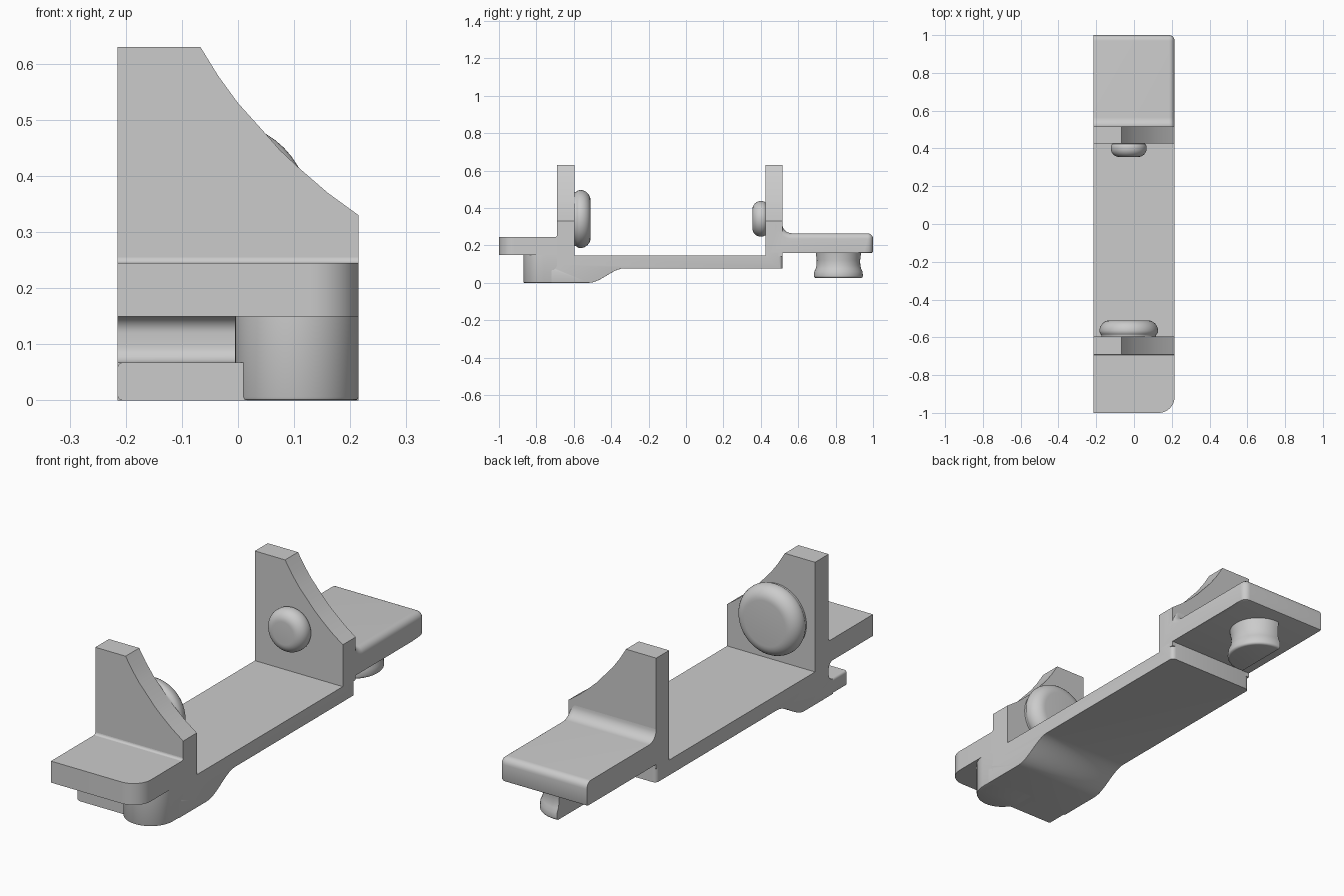
import bpy, bmesh
from math import sin, cos, pi, radians
from mathutils import Vector

if "Cube" in bpy.data.objects:
    bpy.data.objects.remove(bpy.data.objects["Cube"])

grey = bpy.data.materials.new("neutral_grey")
grey.use_nodes = True
COLOUR = (0.6, 0.6, 0.6, 1)
grey.diffuse_color = COLOUR
grey.node_tree.nodes["Principled BSDF"].inputs["Base Color"].default_value = COLOUR

HALF = 0.215


def finish(name, bm):
    bmesh.ops.recalc_face_normals(bm, faces=bm.faces)
    mesh = bpy.data.meshes.new(name)
    bm.to_mesh(mesh)
    bm.free()
    obj = bpy.data.objects.new(name, mesh)
    bpy.context.collection.objects.link(obj)
    mesh.materials.append(grey)
    bpy.ops.object.select_all(action='DESELECT')
    obj.select_set(True)
    bpy.context.view_layer.objects.active = obj
    bpy.ops.object.shade_smooth_by_angle(angle=radians(32))
    return obj


def arc(cx, cy, r, start, end, steps=8):
    angles = [radians(start + (end - start) * i / steps) for i in range(steps + 1)]
    return [(cx + r * cos(a), cy + r * sin(a)) for a in angles]


def prism(name, points, axis, low, high, rounds=()):
    """Extrude a flat outline along an axis, then round the edges each rule picks."""
    place = {'x': lambda p, t: (t, *p),
             'y': lambda p, t: (p[0], t, p[1]),
             'z': lambda p, t: (*p, t)}[axis]
    bm = bmesh.new()
    face = bm.faces.new([bm.verts.new(place(p, low)) for p in points])
    new = bmesh.ops.extrude_face_region(bm, geom=[face])["geom"]
    shift = Vector(place((0, 0), high - low))
    bmesh.ops.translate(bm, vec=shift, verts=[v for v in new if isinstance(v, bmesh.types.BMVert)])
    bmesh.ops.recalc_face_normals(bm, faces=bm.faces)
    for rule, radius, steps in rounds:
        edges = [e for e in bm.edges if rule(e.verts[0].co, e.verts[1].co)]
        bmesh.ops.bevel(bm, geom=edges, offset=radius, segments=steps,
                        affect='EDGES', profile=0.5, clamp_overlap=True)
    return finish(name, bm)


def knob(name, profile, centre, axis, cut_x=None, steps=48):
    """Turn a (radius, height) profile around the given axis."""
    axis = Vector(axis)
    bm = bmesh.new()
    rot = Vector((0, 0, 1)).rotation_difference(axis).to_matrix()
    verts = [bm.verts.new((r, 0, h)) for r, h in profile]
    edges = [bm.edges.new(pair) for pair in zip(verts, verts[1:])]
    bmesh.ops.spin(bm, geom=verts + edges, cent=(0, 0, 0), axis=(0, 0, 1),
                   angle=2 * pi, steps=steps, use_duplicate=False)
    bmesh.ops.remove_doubles(bm, verts=bm.verts, dist=0.0005)
    bmesh.ops.rotate(bm, verts=bm.verts, cent=(0, 0, 0), matrix=rot)
    bmesh.ops.translate(bm, verts=bm.verts, vec=centre)
    if cut_x is not None:
        bmesh.ops.bisect_plane(bm, geom=bm.verts[:] + bm.edges[:] + bm.faces[:],
                               plane_co=(cut_x, 0, 0), plane_no=(-1, 0, 0), clear_outer=True)
        bmesh.ops.holes_fill(bm, edges=[e for e in bm.edges if e.is_boundary])
    return finish(name, bm)


def near(a, b):
    return abs(a - b) < 0.001


# Long deck with a stepped underside and a hollowed front
step = [(-0.52 + 0.19 * t, 0.077 * t * t * (3 - 2 * t)) for t in [i / 12 for i in range(13)]]
hollow = arc(-0.72, 0.12, 0.03, 90, 0) + arc(-0.72, 0.098, 0.03, 0, -90)
deck = [(-0.72, 0)] + step + [(0.515, 0.077), (0.515, 0.16), (0.43, 0.16), (0.43, 0.145), (-0.60, 0.145),
                              (-0.60, 0.15)] + hollow
prism("deck", deck, 'x', -HALF, HALF, [
    (lambda a, b: near(a.y, 0.515) and near(b.y, 0.515) and near(a.x, b.x), 0.02, 4),
    (lambda a, b: near(abs(a.x), HALF) and near(a.x, b.x) and max(a.z, b.z) < 0.078
     and not near(a.y, b.y), 0.01, 3)])

# Rounded post and low lip under the front ledge
post = [(-0.005, -0.69)] + arc(0.105, -0.76, 0.11, 180, 360, 32) + [(HALF, -0.69)]
prism("front_post", post, 'z', 0, 0.15,
      [(lambda a, b: a.z + b.z < 0.001 and min(a.y, b.y) < -0.7, 0.006, 2)])
lip = [(-0.815, 0), (-0.70, 0), (-0.70, 0.068), (-0.815, 0.068)]
prism("front_lip", lip, 'x', -HALF, 0.03,
      [(lambda a, b: near(a.x, -HALF) and near(b.x, -HALF) and near(a.z, b.z), 0.01, 3)])

# Front ledge with one rounded corner
ledge = [(-HALF, -0.64), (-HALF, -1)] + arc(0.13, -0.915, 0.085, -90, 0, 12) + [(HALF, -0.64)]
prism("front_ledge", ledge, 'z', 0.15, 0.245)
prism("front_fillet", [(-0.68, 0.24), (-0.70, 0.24)] + arc(-0.70, 0.255, 0.01, -90, 0, 4) + [(-0.68, 0.255)],
      'x', -HALF, HALF)

# Back ledge, blended into the wall
tail = [(0.45, 0.16), (1, 0.16), (1, 0.265)] + arc(0.565, 0.315, 0.05, -90, -180) + [(0.45, 0.315)]
prism("back_ledge", tail, 'x', -HALF, HALF, [
    (lambda a, b: (near(a.y, 1) and near(b.y, 1) and (a.z + b.z > 0.5 or a.x + b.x > 0.4
                                                      and near(a.x, b.x)))
     or (near(a.x, HALF) and near(b.x, HALF) and min(a.y, b.y) > 0.51 and min(a.z, b.z) > 0.2),
     0.03, 6),
    (lambda a, b: near(a.z, 0.16) and near(b.z, 0.16) and min(a.y, b.y) > 0.9, 0.008, 2)])

# Two upright walls with a hollow sloping edge
slope = [(HALF, 0.33), (0.16, 0.37), (0.108, 0.415), (0.075, 0.446), (0.045, 0.48),
         (0, 0.53), (-0.035, 0.578), (-0.067, 0.63)]
wall = [(-HALF, 0.14), (HALF, 0.14)] + slope + [(-HALF, 0.63)]
for name, low, high in (("front_wall", -0.69, -0.595), ("back_wall", 0.425, 0.515)):
    prism(name, wall, 'y', low, high)

# Domed knobs facing each other across the deck
big = [(0, -0.01), (0.145, -0.01), (0.145, 0.005)] + arc(0.125, 0.03, 0.03, -45, 0, 4) \
    + arc(0.1, 0.03, 0.055, 0, 90) + [(0, 0.085)]
small = [(0, -0.01), (0.085, -0.01), (0.085, 0)] + arc(0.065, 0.02, 0.03, -40, 0, 4) \
    + arc(0.05, 0.025, 0.045, 0, 90) + [(0, 0.07)]
knob("front_knob", big, (-0.028, -0.595, 0.341), (0, 1, 0))
knob("back_knob", small, (-0.028, 0.425, 0.342), (0, -1, 0))

# Half-round waisted foot under the back ledge
foot = [(0, -0.005), (0.122, -0.005), (0.116, 0.04), (0.117, 0.065), (0.122, 0.085), (0.129, 0.1)] \
    + arc(0.12, 0.123, 0.011, 0, 90, 4) + [(0, 0.134)]
knob("back_foot", foot, (-0.015, 0.815, 0.16), (0, 0, -1), cut_x=-0.03)
